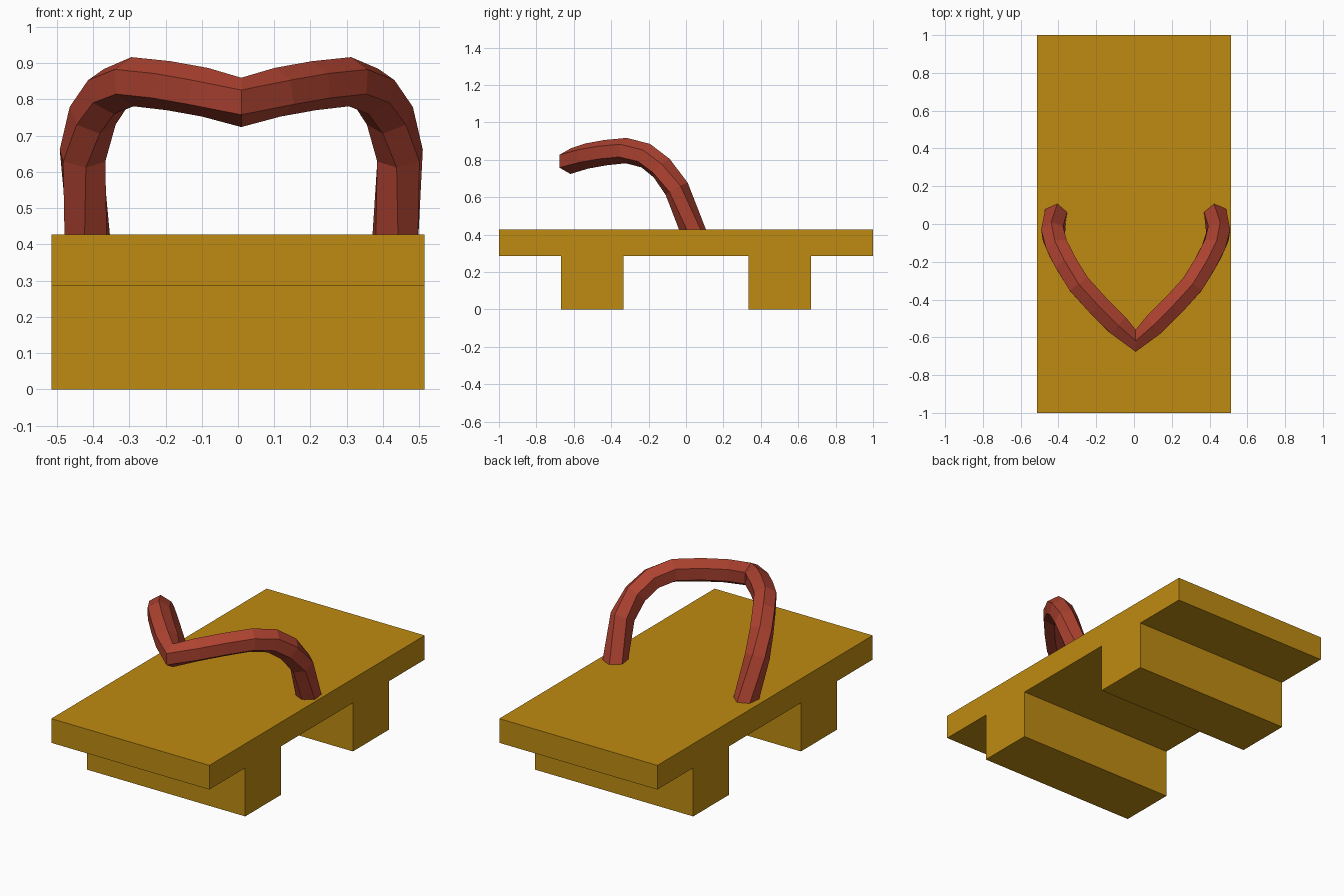
import bpy, bmesh, math
from mathutils import Vector

if "Cube" in bpy.data.objects:
    bpy.data.objects.remove(bpy.data.objects["Cube"])


def make_object(name, bm, color):
    bmesh.ops.recalc_face_normals(bm, faces=bm.faces)
    mesh = bpy.data.meshes.new(name)
    bm.to_mesh(mesh)
    bm.free()
    mat = bpy.data.materials.new(name + "_material")
    mat.diffuse_color = color
    mat.use_nodes = True
    mat.node_tree.nodes["Principled BSDF"].inputs["Base Color"].default_value = mat.diffuse_color
    mesh.materials.append(mat)
    obj = bpy.data.objects.new(name, mesh)
    bpy.context.collection.objects.link(obj)
    return obj


# Wooden sole with two teeth: side profile (y, z) extruded across x
HALF_W, TOP, UNDER = 0.514, 0.427, 0.285
half = [(0.333, UNDER), (0.333, 0), (0.667, 0), (0.667, UNDER), (1, UNDER), (1, TOP)]
profile = half + [(-y, z) for y, z in reversed(half)]
bm = bmesh.new()
face = bm.faces.new([bm.verts.new((-HALF_W, y, z)) for y, z in profile])
ext = bmesh.ops.extrude_face_region(bm, geom=[face])
bmesh.ops.translate(bm, vec=(2 * HALF_W, 0, 0),
                    verts=[v for v in ext["geom"] if isinstance(v, bmesh.types.BMVert)])
make_object("wooden_sole", bm, (0.52, 0.26, 0.006, 1))

# Thong strap: hexagonal tube swept along a mirrored path
CENTER_X, RADIUS, SIDES = 0.009, 0.068, 6
half_path = [(0.424, 0.045, 0.40), (0.438, -0.05, 0.645), (0.41, -0.13, 0.755),
             (0.365, -0.215, 0.822), (0.30, -0.32, 0.849), (0.20, -0.43, 0.838),
             (0.10, -0.53, 0.82), (0, -0.618, 0.792)]
path = [Vector(p) for p in half_path]
path += [Vector((-p.x, p.y, p.z)) for p in reversed(path[:-1])]

bm = bmesh.new()
rings = []
for i, p in enumerate(path):
    before = (p - path[max(i - 1, 0)]).normalized()
    after = (path[min(i + 1, len(path) - 1)] - p).normalized()
    tangent = (before + after).normalized()
    side = tangent.cross(Vector((0, 0, 1))).normalized()
    up = side.cross(tangent)
    ring = []
    for k in range(SIDES):
        a = 2 * math.pi * k / SIDES
        co = p + RADIUS * (math.cos(a) * up + math.sin(a) * side)
        ring.append(bm.verts.new(co + Vector((CENTER_X, 0, 0))))
    rings.append(ring)
for r, s in zip(rings, rings[1:]):
    for k in range(SIDES):
        n = (k + 1) % SIDES
        bm.faces.new((r[k], r[n], s[n], s[k]))
bm.faces.new(rings[0])
bm.faces.new(rings[-1])
make_object("thong_strap", bm, (0.42, 0.055, 0.03, 1))
